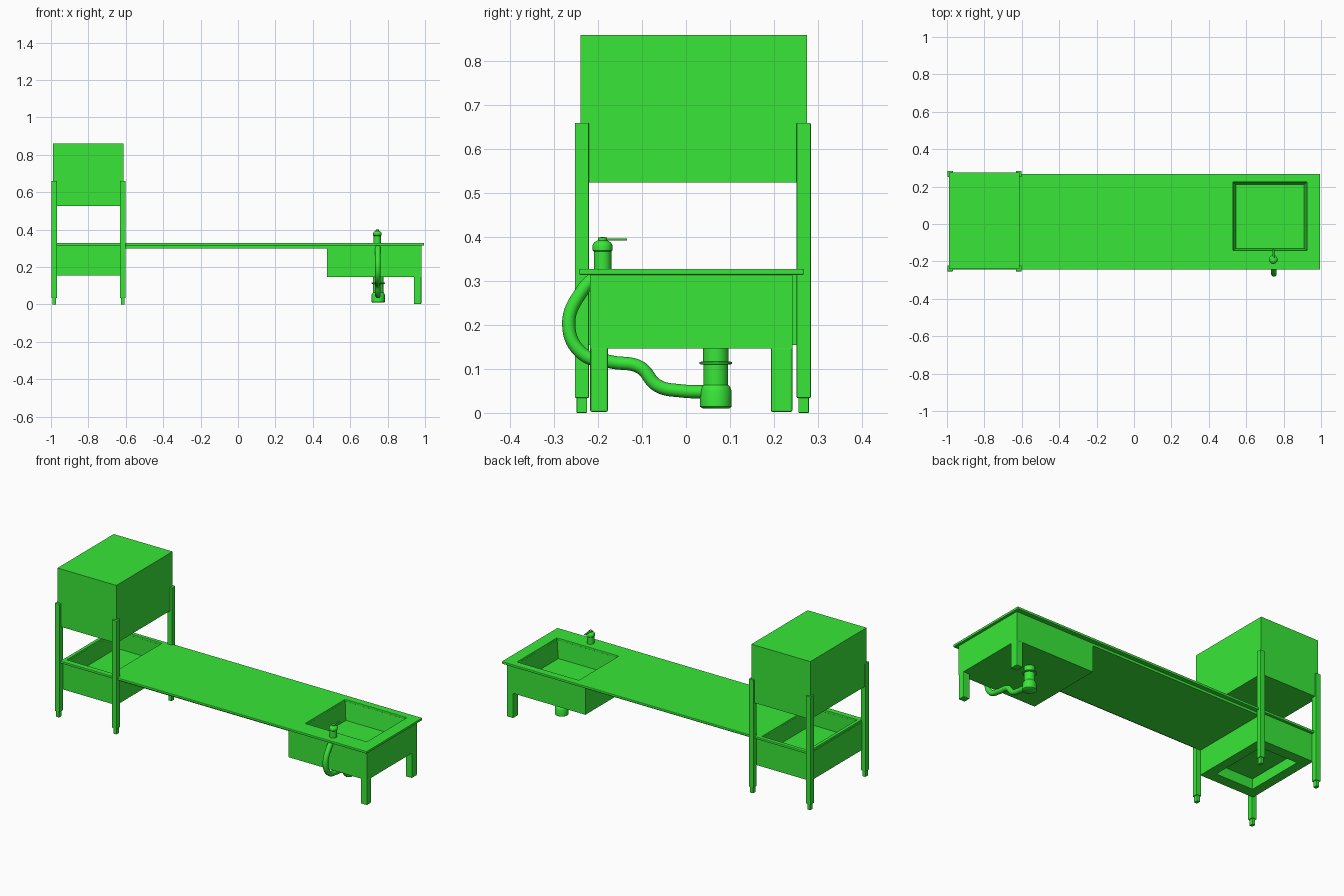
import bpy, bmesh, math

if "Cube" in bpy.data.objects:
    bpy.data.objects.remove(bpy.data.objects["Cube"])

green = bpy.data.materials.new("green")
green.diffuse_color = (0.04, 0.8, 0.04, 1)
green.use_nodes = True
green.node_tree.nodes["Principled BSDF"].inputs["Base Color"].default_value = green.diffuse_color


def finish(name, bm, bevel=0, smooth=False):
    bmesh.ops.recalc_face_normals(bm, faces=bm.faces)
    me = bpy.data.meshes.new(name)
    bm.to_mesh(me)
    bm.free()
    ob = bpy.data.objects.new(name, me)
    bpy.context.collection.objects.link(ob)
    me.materials.append(green)
    if bevel:
        m = ob.modifiers.new("bevel", "BEVEL")
        m.width, m.segments, m.limit_method = bevel, 2, "ANGLE"
    if smooth:
        bpy.ops.object.select_all(action="DESELECT")
        ob.select_set(True)
        bpy.context.view_layer.objects.active = ob
        bpy.ops.object.shade_smooth_by_angle(angle=math.radians(35))
    return ob


def loft(name, loops, bevel=0, smooth=False):
    """Bridge consecutive point loops and cap both ends."""
    bm = bmesh.new()
    rings = [[bm.verts.new(p) for p in l] for l in loops]
    n = len(rings[0])
    for a, b in zip(rings, rings[1:]):
        for i in range(n):
            j = (i + 1) % n
            bm.faces.new((a[i], a[j], b[j], b[i]))
    bm.faces.new(rings[0][::-1])
    bm.faces.new(rings[-1])
    return finish(name, bm, bevel, smooth)


def rect(x0, x1, y0, y1, z):
    return [(x0, y0, z), (x1, y0, z), (x1, y1, z), (x0, y1, z)]


def box(name, x0, x1, y0, y1, z0, z1, bevel=0):
    return loft(name, [rect(x0, x1, y0, y1, z0), rect(x0, x1, y0, y1, z1)], bevel)


def turned(name, x, y, profile, n=32):
    ang = [2 * math.pi * i / n for i in range(n)]
    return loft(name, [[(x + r * math.cos(a), y + r * math.sin(a), z) for a in ang]
                       for r, z in profile], smooth=True)


# Worktop with openings over the wash tub and the sink
xs = [-0.97, -0.95, -0.66, 0.53, 0.925, 0.995]
ys = [-0.243, -0.21, -0.14, 0.225, 0.245, 0.268]
holes = {(1, 1), (1, 2), (1, 3), (3, 2)}
bm = bmesh.new()
grid = [[bm.verts.new((x, y, 0.314)) for y in ys] for x in xs]
for i in range(5):
    for j in range(5):
        if (i, j) not in holes:
            bm.faces.new((grid[i][j], grid[i + 1][j], grid[i + 1][j + 1], grid[i][j + 1]))
ext = bmesh.ops.extrude_face_region(bm, geom=bm.faces[:], use_keep_orig=True)
bmesh.ops.translate(bm, vec=(0, 0, 0.014),
                    verts=[v for v in ext["geom"] if isinstance(v, bmesh.types.BMVert)])
finish("worktop", bm, 0.003)
box("worktop_underframe", -0.63, 0.476, -0.22, 0.243, 0.30, 0.315)

# Sink cabinet with a tapered basin
loft("sink_cabinet", [rect(0.476, 0.98, -0.218, 0.242, 0.147),
                      rect(0.476, 0.98, -0.218, 0.242, 0.316),
                      rect(0.53, 0.925, -0.14, 0.225, 0.316),
                      rect(0.545, 0.91, -0.13, 0.21, 0.215)])
for name, y0, y1 in (("front_table_leg", -0.218, -0.178), ("back_table_leg", 0.193, 0.242)):
    box(name, 0.94, 0.98, y0, y1, 0.002, 0.15, 0.004)

# Wash tub, open above and recessed underneath
loft("wash_tub", [rect(-0.92, -0.68, -0.16, 0.19, 0.215),
                  rect(-0.92, -0.68, -0.16, 0.19, 0.155),
                  rect(-0.975, -0.625, -0.222, 0.252, 0.155),
                  rect(-0.975, -0.625, -0.222, 0.252, 0.316),
                  rect(-0.95, -0.66, -0.21, 0.245, 0.316),
                  rect(-0.95, -0.66, -0.21, 0.245, 0.22)])

# Raised hood on four posts with small feet
box("hood", -0.99, -0.612, -0.24, 0.275, 0.525, 0.86)
for sx, x in (("left", -0.983), ("right", -0.616)):
    for sy, y in (("front", -0.237), ("back", 0.268)):
        box(f"{sy}_{sx}_post", x - 0.015, x + 0.015, y - 0.016, y + 0.016, 0.034, 0.66, 0.002)
        box(f"{sy}_{sx}_foot", x - 0.01, x + 0.01, y - 0.012, y + 0.012, 0.0, 0.036, 0.002)

# Tap with lever
turned("tap_body", 0.745, -0.19,
       [(0.02, 0.325), (0.02, 0.367), (0.0225, 0.37), (0.023, 0.38), (0.02, 0.387),
        (0.014, 0.391), (0.01, 0.393), (0.01, 0.399), (0.004, 0.40)])
box("tap_lever", 0.740, 0.750, -0.19, -0.134, 0.392, 0.397, 0.002)

# Drain trap below the sink
turned("drain_trap", 0.75, 0.068,
       [(0.03, 0.01), (0.036, 0.014), (0.036, 0.05), (0.033, 0.058), (0.028, 0.064),
        (0.028, 0.11), (0.037, 0.111), (0.037, 0.116), (0.029, 0.117), (0.029, 0.15)])

# Waste hose looping from the trap up to the tap
cu = bpy.data.curves.new("hose_path", "CURVE")
cu.dimensions = "3D"
cu.bevel_depth, cu.bevel_resolution, cu.resolution_u = 0.015, 4, 8
cu.use_fill_caps = True
path = [(-0.2, 0.315), (-0.235, 0.28), (-0.267, 0.20), (-0.235, 0.134), (-0.17, 0.116),
        (-0.105, 0.104), (-0.065, 0.062), (-0.01, 0.05), (0.06, 0.048)]
sp = cu.splines.new("BEZIER")
sp.bezier_points.add(len(path) - 1)
for p, (y, z) in zip(sp.bezier_points, path):
    p.co = (0.748, y, z)
    p.handle_left_type = p.handle_right_type = "AUTO"
tmp = bpy.data.objects.new("hose_path", cu)
bpy.context.collection.objects.link(tmp)
bpy.context.view_layer.update()
bm = bmesh.new()
bm.from_mesh(bpy.data.meshes.new_from_object(tmp))
bpy.data.objects.remove(tmp)
finish("waste_hose", bm, smooth=True)
